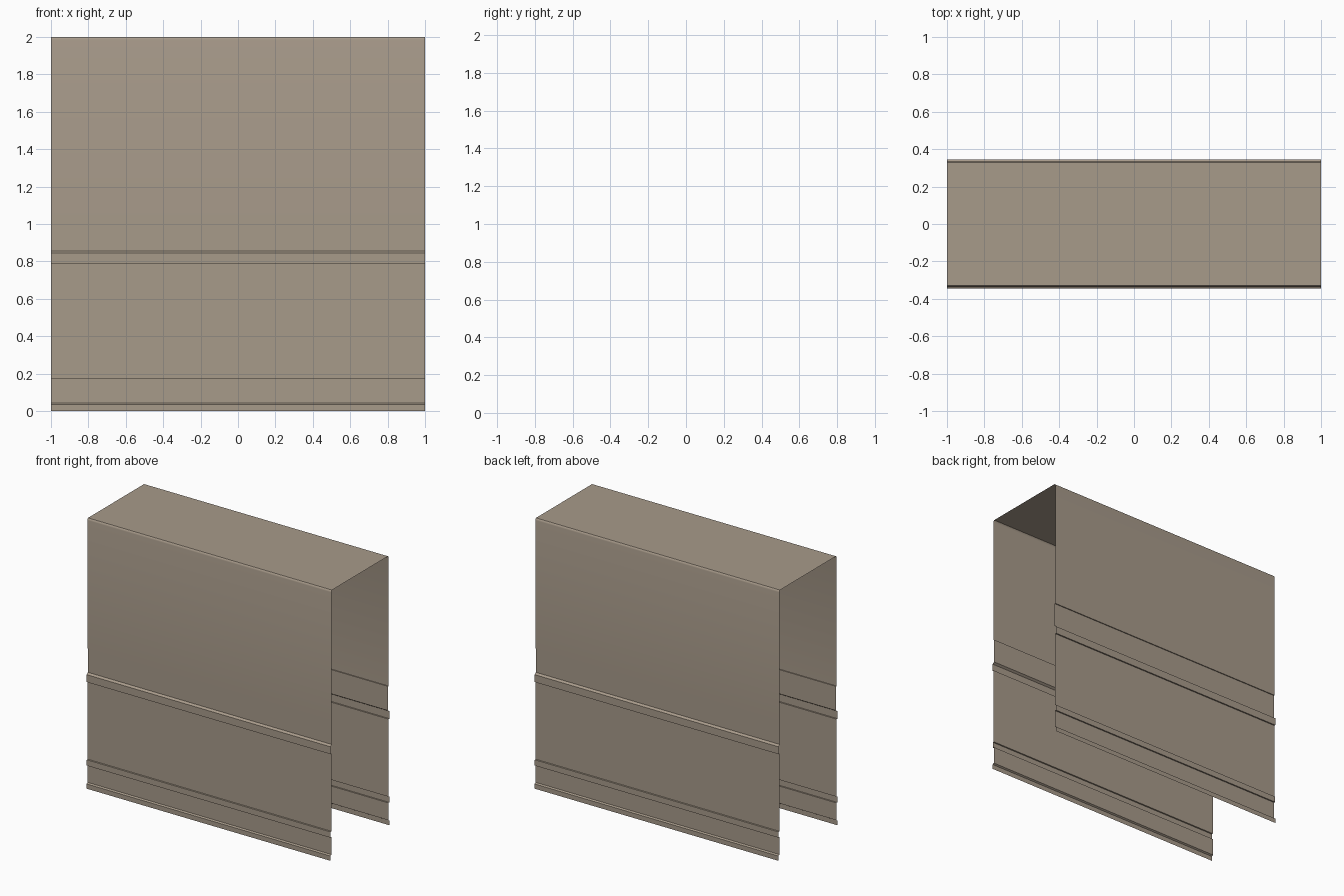
import bpy, bmesh, math

if "Cube" in bpy.data.objects:
    bpy.data.objects.remove(bpy.data.objects["Cube"])

# One flat stone colour
stone = bpy.data.materials.new("warm stone")
stone.diffuse_color = (0.39, 0.325, 0.255, 1)
stone.use_nodes = True
stone.node_tree.nodes["Principled BSDF"].inputs["Base Color"].default_value = stone.diffuse_color

# Half profile (offset from centre, height), bottom to top: plinth, skirting,
# lower panel, rail, recess, upper wall and softened top edge
half = [(0.345, 0.0), (0.345, 0.035), (0.333, 0.042),
        (0.333, 0.17), (0.343, 0.17), (0.343, 0.213), (0.335, 0.215),
        (0.335, 0.79), (0.345, 0.79), (0.345, 0.845), (0.329, 0.856),
        (0.329, 1.035), (0.336, 1.035), (0.336, 1.985),
        (0.334, 1.994), (0.328, 2.0)]

# Mirror to the full arch-shaped section and sweep it along x as an open sheet
profile = [(-y, z) for y, z in half] + [(y, z) for y, z in reversed(half)]
bm = bmesh.new()
left = [bm.verts.new((-1, y, z)) for y, z in profile]
right = [bm.verts.new((1, y, z)) for y, z in profile]
for i in range(len(profile) - 1):
    bm.faces.new((left[i], right[i], right[i + 1], left[i + 1]))
mesh = bpy.data.meshes.new("wall_section")
bm.to_mesh(mesh)
bm.free()
mesh.materials.append(stone)
wall = bpy.data.objects.new("wall_section", mesh)
bpy.context.collection.objects.link(wall)

# Smooth only the softened top edge
bpy.context.view_layer.objects.active = wall
wall.select_set(True)
bpy.ops.object.shade_smooth_by_angle(angle=math.radians(40))
